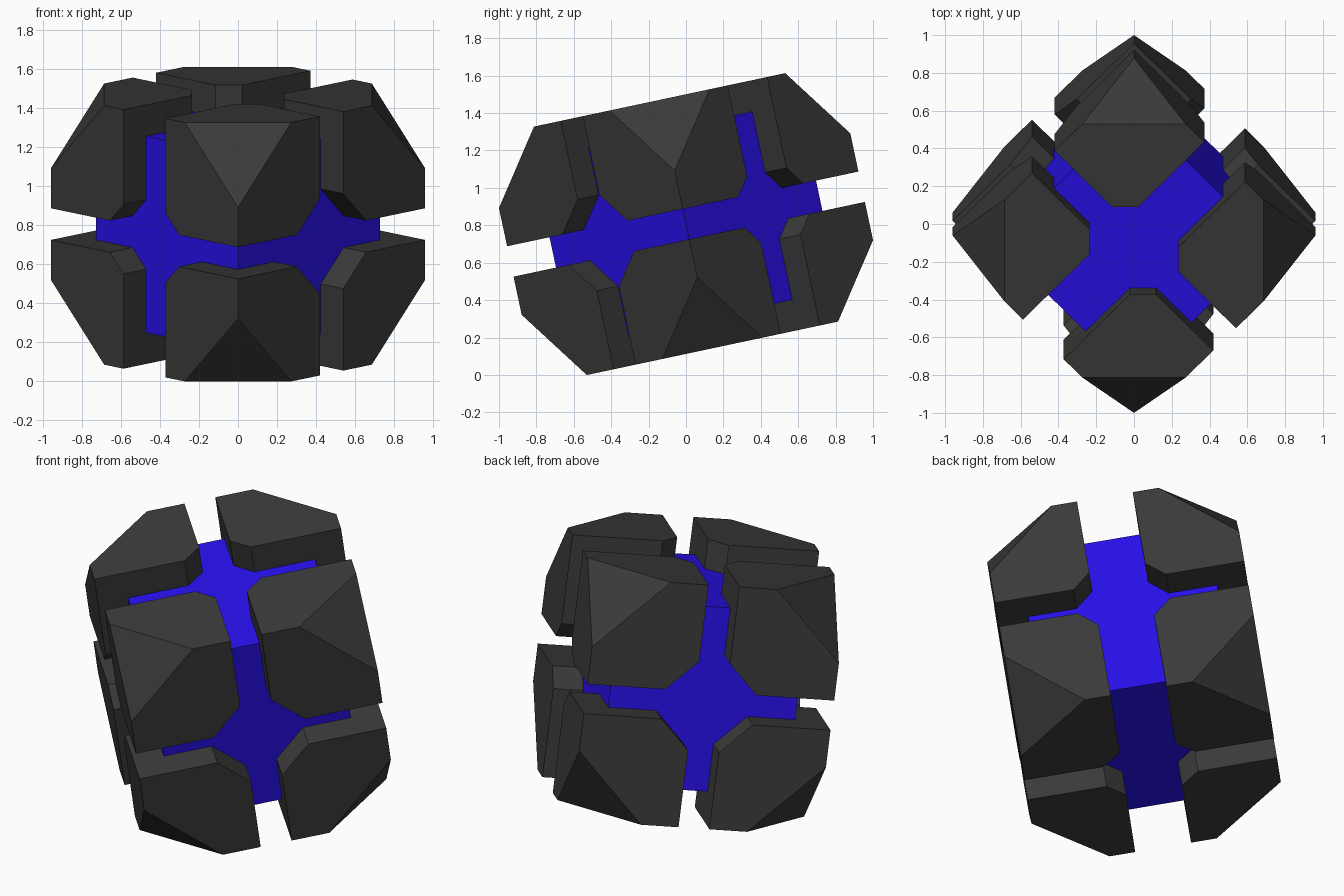
import bpy, bmesh, math
from mathutils import Matrix, Vector

if "Cube" in bpy.data.objects:
    bpy.data.objects.remove(bpy.data.objects["Cube"])

H = 0.679                       # half size of the outer cube
GAP = (0.152, 0.085, 0.083)     # half width of the grooves along each local axis
INNER = 0.334                   # diamond opening in the middle of each face
CORNER = 2 * H + 0.292          # plane that cuts off each outer corner
CORE = 0.515                    # half size of the inner cube

# Cube turned 45 degrees, then tilted back
POSE = (Matrix.Translation((0, 0, 0.8065)) @ Matrix.Rotation(math.radians(12), 4, 'X')
        @ Matrix.Rotation(math.radians(-45), 4, 'Z'))


def material(name, rgb):
    m = bpy.data.materials.new(name)
    m.diffuse_color = (*rgb, 1)
    m.use_nodes = True
    m.node_tree.nodes["Principled BSDF"].inputs["Base Color"].default_value = m.diffuse_color
    return m


def box(lo, hi):
    bm = bmesh.new()
    bmesh.ops.create_cube(bm, size=1)
    for v in bm.verts:
        v.co = Vector([l + (c + 0.5) * (h - l) for l, h, c in zip(lo, hi, v.co)])
    return bm


def clip(bm, point, normal):
    """Cut away everything on the normal's side and close the hole."""
    geom = bm.verts[:] + bm.edges[:] + bm.faces[:]
    cut = bmesh.ops.bisect_plane(bm, geom=geom, plane_co=point, plane_no=normal,
                                 clear_outer=True, dist=1e-5)
    edges = [e for e in cut['geom_cut'] if isinstance(e, bmesh.types.BMEdge)]
    bmesh.ops.contextual_create(bm, geom=edges)


def finish(bm, name, mat):
    bm.transform(POSE)
    bmesh.ops.recalc_face_normals(bm, faces=bm.faces[:])
    me = bpy.data.meshes.new(name)
    bm.to_mesh(me)
    bm.free()
    me.materials.append(mat)
    bpy.context.collection.objects.link(bpy.data.objects.new(name, me))


blue = material("bright blue", (0.02, 0.005, 0.8))
dark = material("charcoal", (0.042, 0.042, 0.042))

# Inner glowing cube
finish(box((-CORE,) * 3, (CORE,) * 3), "inner_cube", blue)

# Eight armoured corner blocks
for sx, xn in ((1, "right"), (-1, "left")):
    for sy, yn in ((1, "back"), (-1, "front")):
        for sz, zn in ((1, "upper"), (-1, "lower")):
            bm = box(GAP, (H, H, H))
            # bevels on the three inner edges
            for n in ((1, 1, 0), (1, 0, 1), (0, 1, 1)):
                n = Vector(n)
                clip(bm, n * INNER / 2, -n)
            # cut outer corner
            clip(bm, Vector((1, 1, 1)) * CORNER / 3, Vector((1, 1, 1)))
            bm.transform(Matrix.Diagonal((sx, sy, sz, 1)))
            finish(bm, f"corner_block_{zn}_{yn}_{xn}", dark)
